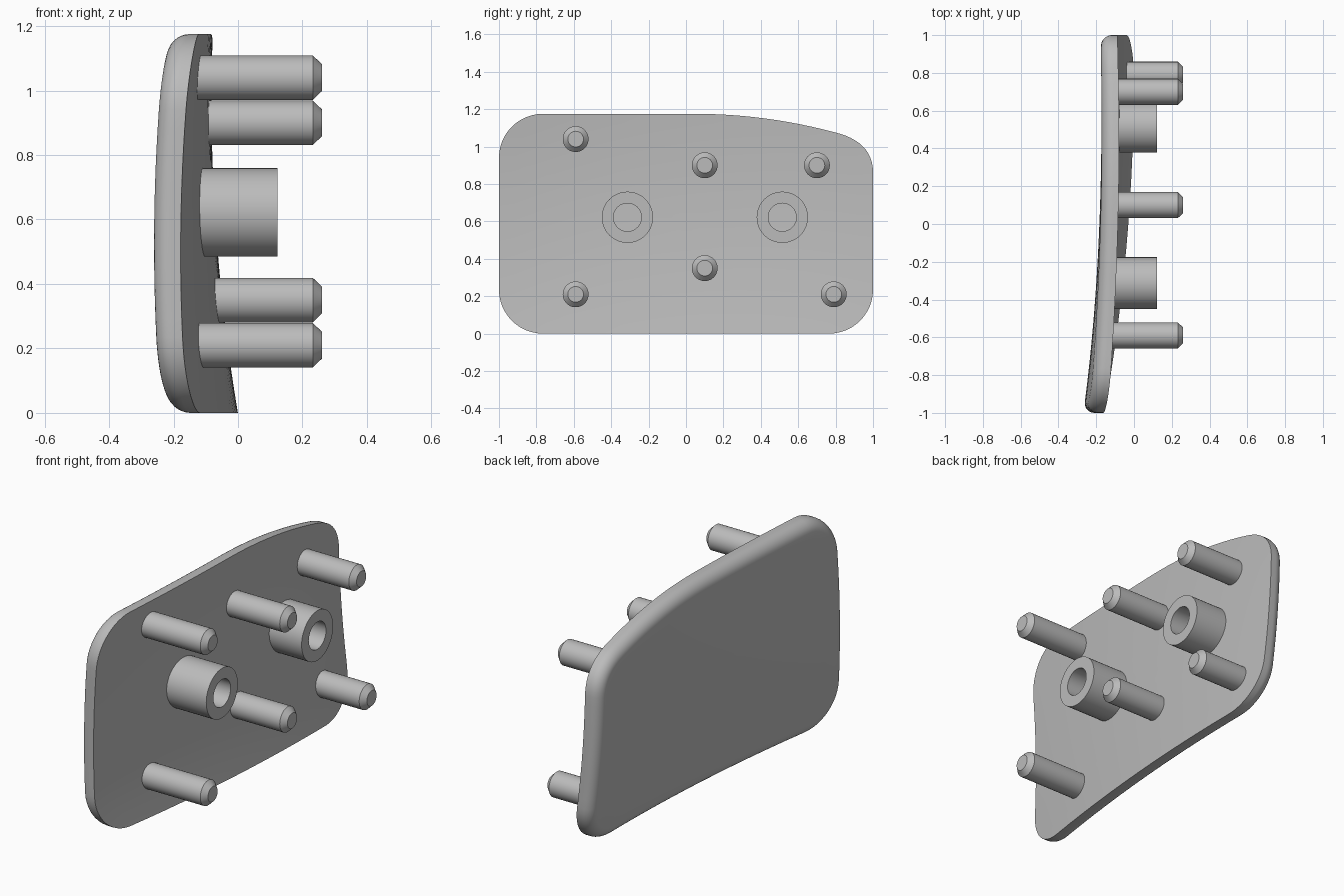
import bpy
from math import sin, cos, pi
from mathutils import Vector

if "Cube" in bpy.data.objects:
    bpy.data.objects.remove(bpy.data.objects["Cube"], do_unlink=True)

grey = bpy.data.materials.new("plain grey")
grey.use_nodes = True
grey.diffuse_color = (0.5, 0.5, 0.5, 1)
grey.node_tree.nodes["Principled BSDF"].inputs["Base Color"].default_value = (0.5, 0.5, 0.5, 1)

TOP, THICK, ROUND = 1.175, 0.09, 0.06


def make(name, verts, faces):
    mesh = bpy.data.meshes.new(name)
    mesh.from_pydata(verts, [], faces)
    mesh.materials.append(grey)
    ob = bpy.data.objects.new(name, mesh)
    bpy.context.collection.objects.link(ob)
    bpy.ops.object.select_all(action='DESELECT')
    ob.select_set(True)
    bpy.context.view_layer.objects.active = ob
    bpy.ops.object.shade_smooth_by_angle(angle=0.5)
    return ob


def bridge(a, b, n):
    """Quads between two rings that start at vertex a and b."""
    return [(a + i, a + (i + 1) % n, b + (i + 1) % n, b + i) for i in range(n)]


def inner_x(y, z):
    """Twisted, slightly bowed inner surface of the plate."""
    low = -0.03 + 0.077 * y - 0.05 * y * y
    high = -0.085 + 0.027 * y - 0.027 * y * y
    t = z / TOP
    return low + (high - low) * t - 0.085 * z * (TOP - z)


def arc(cy, cz, r, start, steps=12):
    return [Vector((cy + r * cos(start + pi / 2 * i / steps),
                    cz + r * sin(start + pi / 2 * i / steps))) for i in range(steps + 1)]


def line(a, b, steps=12):
    return [Vector(a).lerp(Vector(b), i / steps) for i in range(1, steps)]


# Plate outline in y and z, counter-clockwise
R = 0.235
outline = arc(-1 + R, R, R, pi) + line((-1 + R, 0), (1 - R, 0))
outline += arc(1 - R, R, R, -pi / 2) + line((1, R), (1, 0.86))
p = [Vector(v) for v in ((1, 0.86), (1, 0.98), (0.92, 1.045), (0.8, 1.075))]
for i in range(13):
    t = i / 12
    s = 1 - t
    outline.append(p[0] * s**3 + p[1] * 3 * s * s * t + p[2] * 3 * s * t * t + p[3] * t**3)
for i in range(1, 13):
    y = 0.8 - 0.75 * i / 12
    outline.append(Vector((y, TOP - 0.178 * (y - 0.05)**2)))
outline += line((0.05, TOP), (-1 + R, TOP), 8)
outline += arc(-1 + R, TOP - R, R, pi / 2) + line((-1, TOP - R), (-1, R))
n = len(outline)
normals = []
for i in range(n):
    d = (outline[(i + 1) % n] - outline[i - 1]).normalized()
    normals.append(Vector((d.y, -d.x)))

# Plate rings: inner face, straight rim, rounded outer edge, outer face
centre = Vector((0, 0.58))
scales = [k / 12 for k in range(1, 13)]
rings = [(s, 0, 0) for s in scales] + [(1, 0, THICK - ROUND)]
rings += [(1, ROUND * (1 - cos(a)), THICK - ROUND + ROUND * sin(a))
          for a in (pi / 16 * k for k in range(1, 9))]
rings += [(s, ROUND, THICK) for s in reversed(scales[:-1])]
verts, faces = [], []
for s, inset, depth in rings:
    for pt, nm in zip(outline, normals):
        q = centre + (pt - nm * inset - centre) * s
        verts.append((inner_x(*q) - depth, q.x, q.y))
for k in range(len(rings) - 1):
    faces += bridge(k * n, (k + 1) * n, n)
last = (len(rings) - 1) * n
verts += [(inner_x(*centre), *centre), (inner_x(*centre) - THICK, *centre)]
for i in range(n):
    j = (i + 1) % n
    faces.append((len(verts) - 2, j, i)[::-1][::-1])
    faces.append((len(verts) - 1, last + i, last + j))
# orient every face outwards
faces = [f[::-1] for f in faces]
make("curved_plate", verts, faces)


def lathe(name, y, z, profile, closed=False, sides=48):
    """Turn (x, radius) points about an axis along x."""
    vs, fs = [], []
    for x, r in profile:
        vs += [(x, y + r * cos(2 * pi * i / sides), z + r * sin(2 * pi * i / sides))
               for i in range(sides)]
    m = len(profile)
    for k in range(m if closed else m - 1):
        fs += [f[::-1] for f in bridge(k * sides, (k + 1) % m * sides, sides)]
    if not closed:
        fs.append(tuple(reversed(range(sides))))
        fs.append(tuple(range((m - 1) * sides, m * sides)))
    fs = [f[::-1] for f in fs[:-2]] + fs[-2:] if not closed else [f[::-1] for f in fs]
    return make(name, vs, fs)


# Chamfered locating pegs
pegs = [(-0.59, 1.04), (0.1, 0.9), (0.7, 0.9), (-0.59, 0.21), (0.1, 0.35), (0.79, 0.21)]
for i, (y, z) in enumerate(pegs):
    lathe(f"peg_{i + 1}", y, z,
          [(inner_x(y, z) - 0.03, 0.069), (0.232, 0.069), (0.26, 0.042)])

# Hollow bosses
for name, y in (("front_boss", -0.313), ("rear_boss", 0.515)):
    base = inner_x(y, 0.62) - 0.04
    lathe(name, y, 0.622, [(base, 0.137), (0.122, 0.137), (0.122, 0.075), (base, 0.075)], True)
